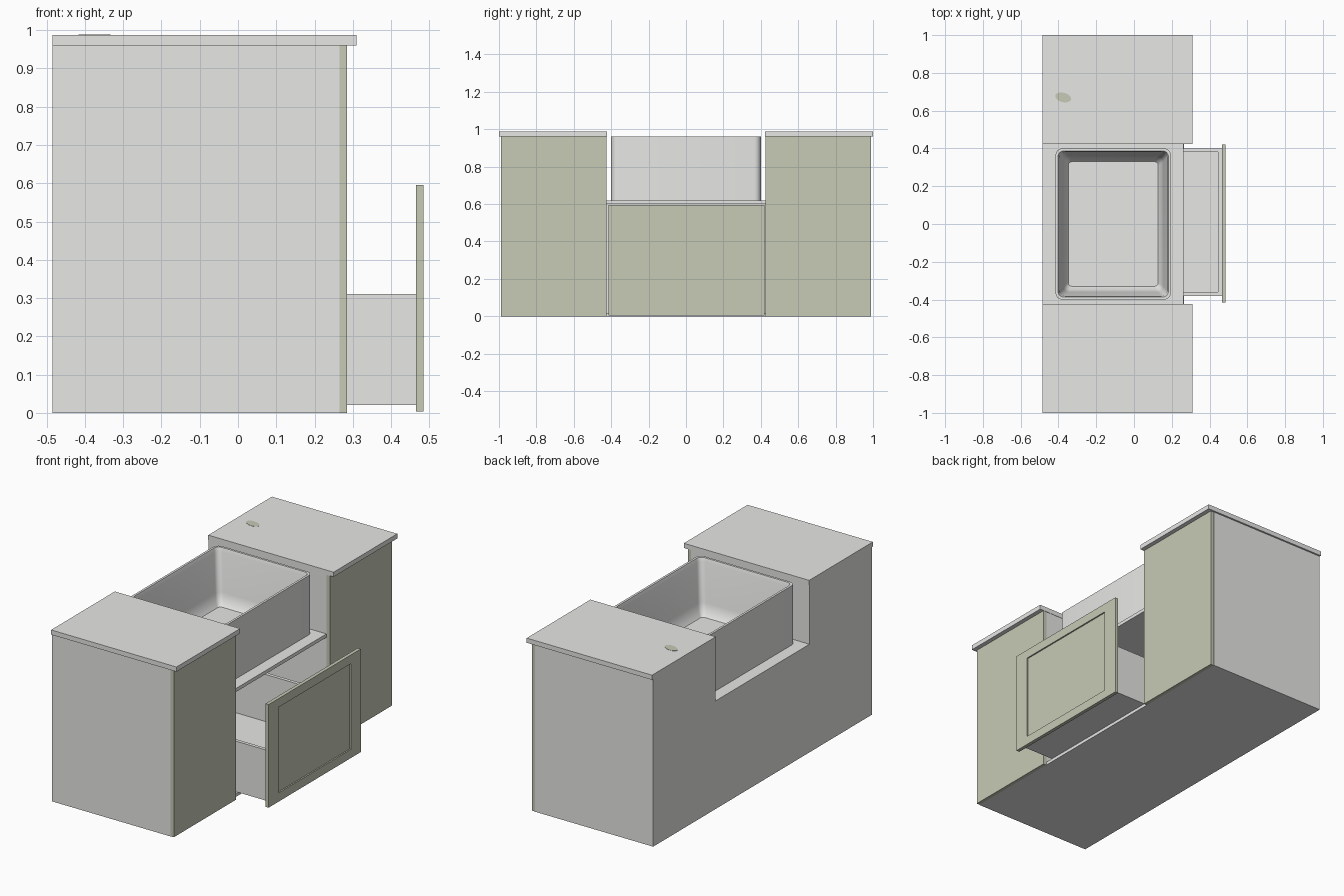
import bpy, bmesh, math

if "Cube" in bpy.data.objects:
    bpy.data.objects.remove(bpy.data.objects["Cube"], do_unlink=True)


def material(name, rgb):
    mat = bpy.data.materials.new(name)
    mat.use_nodes = True
    color = (*rgb, 1)
    mat.diffuse_color = color
    mat.node_tree.nodes["Principled BSDF"].inputs["Base Color"].default_value = color
    return mat


GREY = material("light grey", (0.8, 0.8, 0.79))
SAGE = material("sage green", (0.57, 0.585, 0.465))


def make(name, bm, mat):
    bmesh.ops.recalc_face_normals(bm, faces=bm.faces)
    mesh = bpy.data.meshes.new(name)
    bm.to_mesh(mesh)
    bm.free()
    mesh.materials.append(mat)
    obj = bpy.data.objects.new(name, mesh)
    bpy.context.collection.objects.link(obj)
    return obj


def box(name, x, y, z, mat=GREY):
    bm = bmesh.new()
    bmesh.ops.create_cube(bm, size=1)
    for v in bm.verts:
        v.co = [(a + b) / 2 + c * (b - a) for c, (a, b) in zip(v.co, (x, y, z))]
    return make(name, bm, mat)


def rounded_ring(bm, cx, cy, hx, hy, r, z, steps=6):
    """Ring of vertices around a rounded rectangle."""
    ring = []
    for k, (sx, sy) in enumerate([(1, 1), (-1, 1), (-1, -1), (1, -1)]):
        for i in range(steps + 1):
            a = math.pi / 2 * (k + i / steps)
            ring.append(bm.verts.new((cx + sx * (hx - r) + r * math.cos(a),
                                      cy + sy * (hy - r) + r * math.sin(a), z)))
    return ring


BACK, FRONT = -0.485, 0.265
HALF = 0.425

# Side cabinets with doors and countertops
for side, s in (("left", 1), ("right", -1)):
    def span(a, b):
        return tuple(sorted((s * a, s * b)))
    box(side + "_cabinet", (BACK, FRONT), span(HALF, 0.99), (0, 0.96))
    box(side + "_door", (FRONT, 0.285), span(HALF, 0.988), (0, 0.96), SAGE)
    box(side + "_countertop", (BACK, 0.31), span(HALF - 0.002, 1), (0.96, 0.987))

# Open middle cabinet
box("middle_floor", (BACK, FRONT), (-HALF, HALF), (0, 0.018))
box("middle_back", (BACK, BACK + 0.02), (-HALF, HALF), (0.018, 0.6))
box("sink_shelf", (BACK, FRONT - 0.002), (-HALF, HALF), (0.6, 0.62))

# Basin lofted from rounded rectangles
bm = bmesh.new()
CX = -0.11
sections = [
    (0.305, 0.4, 0.035, 0.62), (0.305, 0.4, 0.035, 0.96),
    (0.292, 0.387, 0.03, 0.96), (0.286, 0.381, 0.03, 0.94),
    (0.265, 0.36, 0.03, 0.72), (0.255, 0.35, 0.028, 0.675),
    (0.238, 0.33, 0.02, 0.65),
]
rings = [rounded_ring(bm, CX, 0, *sec) for sec in sections]
for lower, upper in zip(rings, rings[1:]):
    n = len(lower)
    for i in range(n):
        j = (i + 1) % n
        bm.faces.new((lower[i], lower[j], upper[j], upper[i]))
bm.faces.new(rings[0])
bm.faces.new(rings[-1])
basin = make("sink_basin", bm, GREY)


def disc(name, x, y, z, rx, ry, turn, mat):
    bm = bmesh.new()
    bmesh.ops.create_cone(bm, cap_ends=True, segments=24, radius1=1, radius2=1, depth=0.003)
    obj = make(name, bm, mat)
    obj.location = (x, y, z)
    obj.scale = (rx, ry, 1)
    obj.rotation_euler.z = turn
    return obj


# Drain and small stain on the countertop
disc("drain", -0.217, 0.005, 0.651, 0.033, 0.033, 0, GREY)
disc("countertop_spot", -0.375, 0.67, 0.987, 0.043, 0.025, -0.25, SAGE)

# Pulled-out drawer tray
X0, X1, Y0, Y1, T = -0.3, 0.465, -0.38, 0.4, 0.02
Z = (0.02, 0.31)
box("drawer_bottom", (X0, X1), (Y0, Y1), (Z[0], Z[0] + T))
WALL = (Z[0] + T, Z[1])
box("drawer_right_side", (X0, X1), (Y0, Y0 + T), WALL)
box("drawer_left_side", (X0, X1), (Y1 - T, Y1), WALL)
box("drawer_back", (X0, X0 + T), (Y0 + T, Y1 - T), WALL)
box("drawer_inner_front", (X1 - T, X1), (Y0 + T, Y1 - T), WALL)

# Drawer front: recessed panel inside a frame
F0, F1, B, H = -0.415, 0.42, 0.004, 0.595
MY, MZ = 0.09, 0.05
FACE = (0.477, 0.485)
box("front_panel", (X1, FACE[0]), (F0, F1), (B, H), SAGE)
box("front_stile_right", FACE, (F0, F0 + MY), (B, H), SAGE)
box("front_stile_left", FACE, (F1 - MY, F1), (B, H), SAGE)
box("front_rail_bottom", FACE, (F0 + MY, F1 - MY), (B, B + MZ), SAGE)
box("front_rail_top", FACE, (F0 + MY, F1 - MY), (H - MZ, H), SAGE)

# Smooth basin
bpy.ops.object.select_all(action='DESELECT')
basin.select_set(True)
bpy.context.view_layer.objects.active = basin
bpy.ops.object.shade_smooth_by_angle(angle=math.radians(40))
